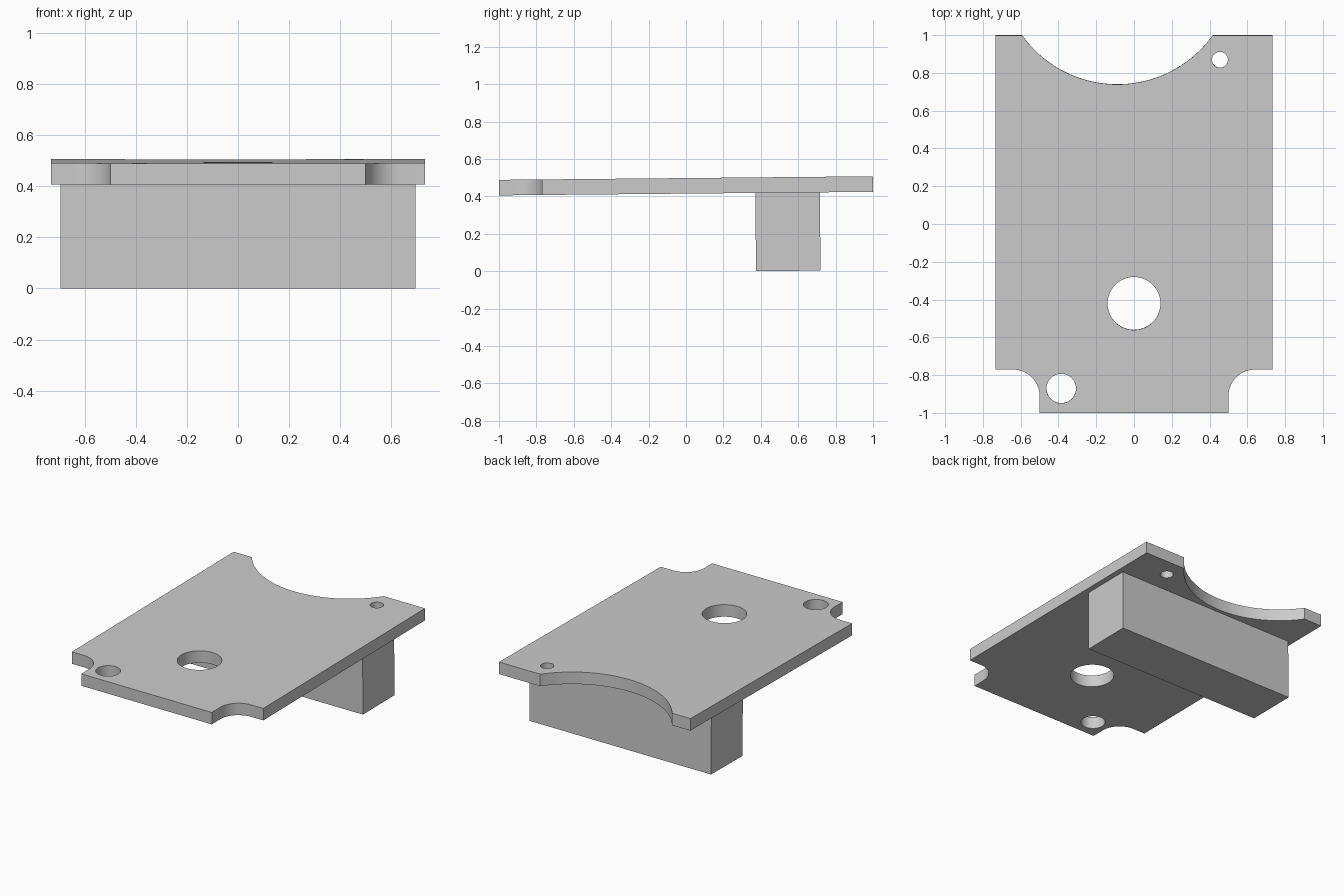
import bpy, bmesh
from math import cos, sin, pi, asin, radians

if "Cube" in bpy.data.objects:
    bpy.data.objects.remove(bpy.data.objects["Cube"])

TILT = 0.0095  # the whole part leans slightly about x


def arc(cx, cy, r, a0, a1, n):
    return [(cx + r * cos(a0 + (a1 - a0) * i / n),
             cy + r * sin(a0 + (a1 - a0) * i / n)) for i in range(n + 1)]


def circle(cx, cy, r, n=48):
    return arc(cx, cy, r, 0, 2 * pi, n)[:-1]


def extruded_plate(name, loops, thickness):
    bm = bmesh.new()
    for pts in loops:
        vs = [bm.verts.new((x, y, 0)) for x, y in pts]
        for i, v in enumerate(vs):
            bm.edges.new((v, vs[(i + 1) % len(vs)]))
    bmesh.ops.triangle_fill(bm, edges=bm.edges[:], use_beauty=True, normal=(0, 0, 1))
    res = bmesh.ops.extrude_face_region(bm, geom=bm.faces[:], use_keep_orig=True)
    top = [g for g in res["geom"] if isinstance(g, bmesh.types.BMVert)]
    bmesh.ops.translate(bm, verts=top, vec=(0, 0, thickness))
    bmesh.ops.recalc_face_normals(bm, faces=bm.faces[:])
    mesh = bpy.data.meshes.new(name)
    bm.to_mesh(mesh)
    bm.free()
    obj = bpy.data.objects.new(name, mesh)
    bpy.context.collection.objects.link(obj)
    return obj


# Plate outline: filleted front corner notches and a large rear scoop
W, NX, NY, R = 0.733, 0.5, -0.77, 0.14
right_notch = ([(NX, -1)] + arc(NX + R, NY - R, R, pi, pi / 2, 14) + [(W, NY)])
left_notch = [(-x, y) for x, y in reversed(right_notch)]
scoop_r, scoop_x, scoop_y = 0.62, -0.088, 1.36
a = asin((scoop_y - 1) / scoop_r)
scoop = arc(scoop_x, scoop_y, scoop_r, -a, a - pi, 40)
outline = right_notch + [(W, 1)] + scoop + [(-W, 1)] + left_notch

# Plate with three through holes
holes = [circle(0, -0.42, 0.14), circle(-0.385, -0.87, 0.078), circle(0.455, 0.87, 0.042)]
plate = extruded_plate("plate", [outline] + holes, 0.083)
plate.location = (0, 0, 0.415)
plate.rotation_euler.x = TILT
bpy.context.view_layer.objects.active = plate
plate.select_set(True)
bpy.ops.object.shade_smooth_by_angle(angle=radians(30))

# Support block under the rear of the plate
bpy.ops.mesh.primitive_cube_add(size=1, location=(0, 0.545, 0.212), rotation=(TILT, 0, 0))
block = bpy.context.object
block.name = "support_block"
block.scale = (1.39, 0.345, 0.42)
